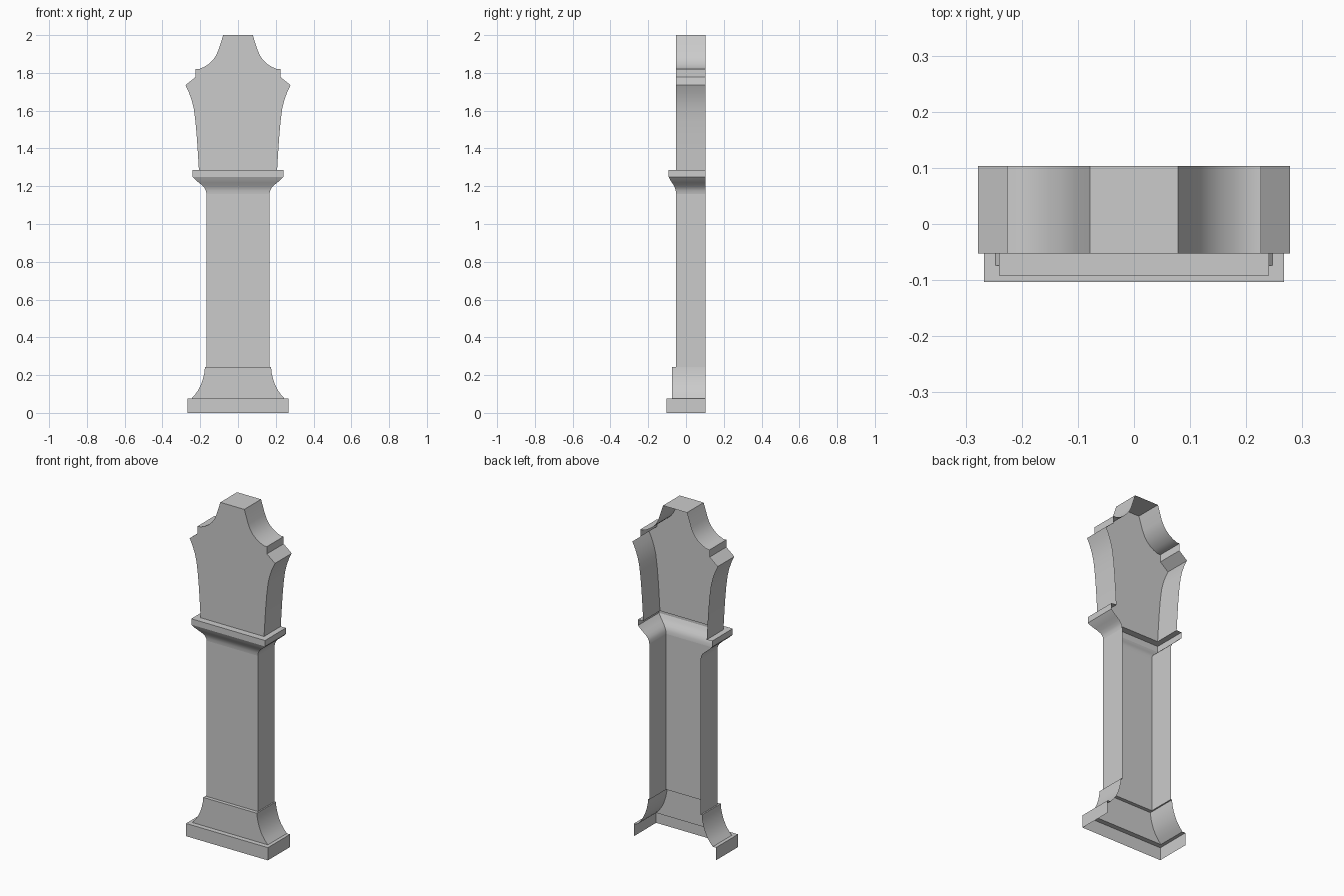
import bpy, bmesh, math

if "Cube" in bpy.data.objects:
    bpy.data.objects.remove(bpy.data.objects["Cube"])

BACK = 0.103   # open rear plane shared by every part


def shell(name, levels, cap=False):
    """Loft an open-backed U section through (half_width, front_y, z) levels."""
    bm = bmesh.new()
    rows = []
    for w, y, z in levels:
        rows.append([bm.verts.new(p) for p in
                     ((-w, BACK, z), (-w, y, z), (w, y, z), (w, BACK, z))])
    for a, b in zip(rows, rows[1:]):
        for i in range(3):
            bm.faces.new((a[i], a[i + 1], b[i + 1], b[i]))
    if cap:
        bm.faces.new(rows[-1])
    # merge coplanar strips into single flat panels
    bmesh.ops.dissolve_limit(bm, angle_limit=math.radians(0.5),
                             verts=bm.verts[:], edges=bm.edges[:])
    me = bpy.data.meshes.new(name)
    bm.to_mesh(me)
    bm.free()
    ob = bpy.data.objects.new(name, me)
    bpy.context.collection.objects.link(ob)
    bpy.ops.object.select_all(action='DESELECT')
    ob.select_set(True)
    bpy.context.view_layer.objects.active = ob
    bpy.ops.object.shade_smooth_by_angle(angle=math.radians(25))
    return ob


FOOT, SHAFT, LIP = -0.074, -0.053, -0.092   # front planes

# plinth with its top ledge
shell("plinth", [(0.267, -0.103, 0), (0.267, -0.103, 0.075),
                 (0.247, FOOT, 0.075)])

# flared foot: curved sides, flat front, ledge on top
foot = [(0.247, 0.075), (0.227, 0.097), (0.209, 0.123), (0.195, 0.152),
        (0.185, 0.182), (0.178, 0.212), (0.175, 0.242)]
shell("flared_foot", [(w, FOOT, z) for w, z in foot] + [(0.167, SHAFT, 0.242)])

# plain shaft
shell("shaft", [(0.167, SHAFT, 0.242), (0.167, SHAFT, 1.16)])

# capital: cove on three sides, then a square lip and ledge
cove = [(0, 1.16), (0.04, 1.177), (0.14, 1.191), (0.30, 1.204),
        (0.55, 1.219), (0.80, 1.234), (1, 1.25), (1, 1.285)]
shell("capital", [(0.167 + 0.0735 * t, SHAFT + (LIP - SHAFT) * t, z)
                  for t, z in cove] + [(0.207, SHAFT, 1.285)])

# shaped head with pointed shoulders and narrow crown
head = [(0.207, 1.285), (0.212, 1.37), (0.218, 1.46), (0.225, 1.54),
        (0.234, 1.61), (0.245, 1.655), (0.260, 1.697), (0.278, 1.735),
        (0.226, 1.777), (0.226, 1.82), (0.207, 1.82), (0.180, 1.831),
        (0.155, 1.847), (0.133, 1.868), (0.116, 1.893), (0.104, 1.92),
        (0.078, 2.0)]
shell("head", [(w, SHAFT, z) for w, z in head], cap=True)
